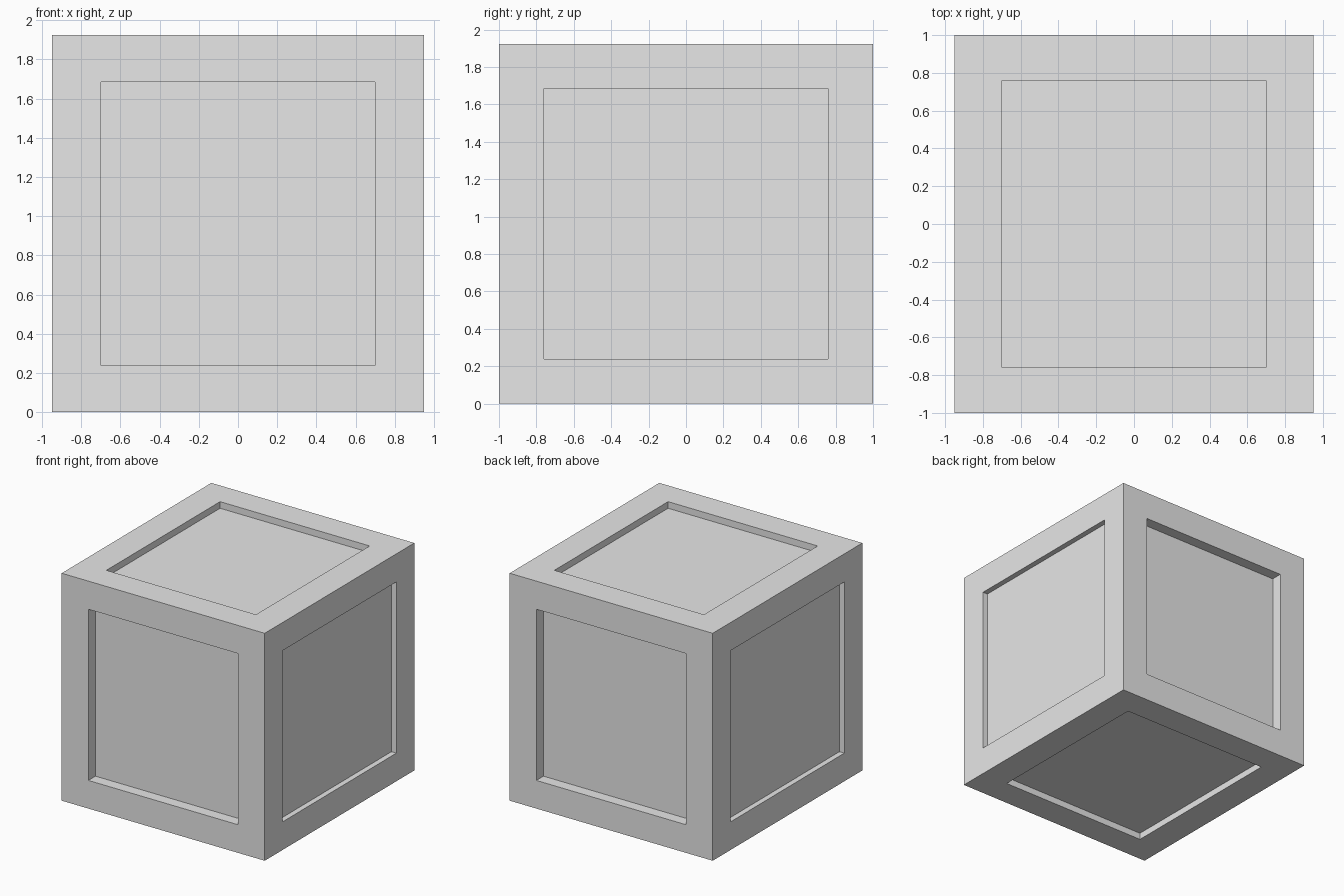
import bpy
import bmesh
from mathutils import Vector

default = bpy.data.objects.get("Cube")
if default:
    bpy.data.objects.remove(default, do_unlink=True)

HALF = Vector((0.95, 1.0, 0.962))       # outer half sizes
OPENING = Vector((0.70, 0.76, 0.724))   # half sizes of the panel openings
CORE = Vector((0.904, 0.905, 0.906))    # distance of the sunken panels from the centre

grey = bpy.data.materials.new("light_grey")
grey.use_nodes = True
grey.diffuse_color = (0.8, 0.8, 0.8, 1)
grey.node_tree.nodes["Principled BSDF"].inputs["Base Color"].default_value = (0.8, 0.8, 0.8, 1)


def place(face, axis, depth):
    """Fit a face to the opening, at the given distance along its axis."""
    for v in face.verts:
        for i in range(3):
            size = depth[i] if i == axis else OPENING[i]
            v.co[i] = size if v.co[i] > 0 else -size


# Crate body
bm = bmesh.new()
bmesh.ops.create_cube(bm, size=2)
bmesh.ops.scale(bm, vec=HALF, verts=bm.verts)

# Sunken panel on each of the six sides
for face in list(bm.faces):
    axis = max(range(3), key=lambda i: abs(face.normal[i]))
    for depth in (HALF, CORE):
        bmesh.ops.inset_individual(bm, faces=[face], thickness=0.1)
        place(face, axis, depth)

bmesh.ops.translate(bm, vec=(0, 0, HALF.z), verts=bm.verts)
bmesh.ops.recalc_face_normals(bm, faces=bm.faces)
mesh = bpy.data.meshes.new("panelled_crate")
bm.to_mesh(mesh)
bm.free()
mesh.materials.append(grey)
crate = bpy.data.objects.new("panelled_crate", mesh)
bpy.context.collection.objects.link(crate)
